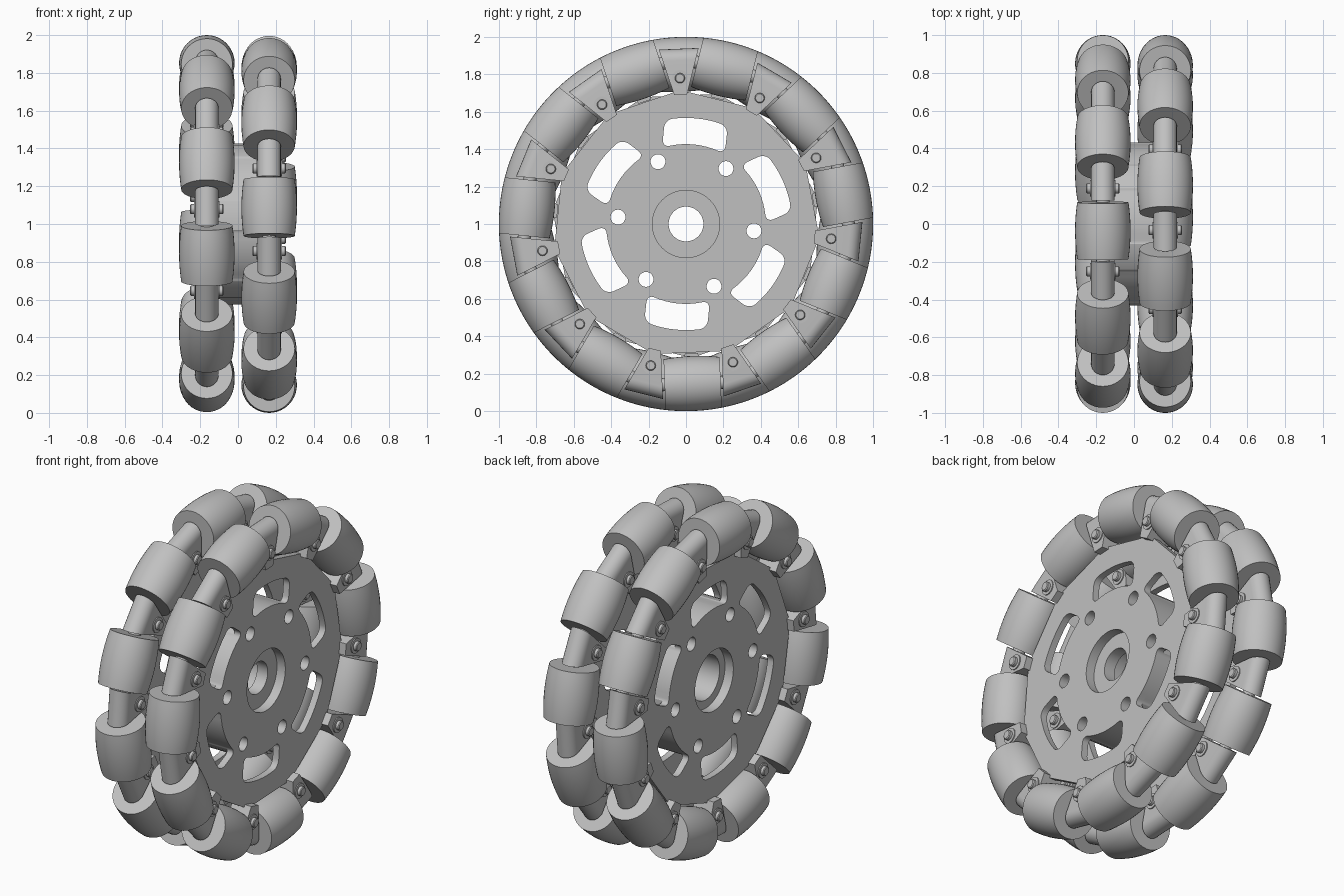
import bpy, bmesh, math
from mathutils import Vector

if "Cube" in bpy.data.objects:
    bpy.data.objects.remove(bpy.data.objects["Cube"])

COUNT = 11                      # rollers per row
STEP = 2 * math.pi / COUNT
ROW_X = 0.165                   # row offset along the axle
AXLE_R = 0.853                  # distance from wheel centre to roller axis
ROLLER_HALF = 0.15
BRACKET_T = 0.062               # half thickness of the brackets
PLATE_T = 0.02                  # half thickness of the side plates
SYM = math.radians(84.2)        # direction of the plate's symmetry line
CENTRE = Vector((0, 0, 1))

grey = bpy.data.materials.new("plain_grey")
grey.use_nodes = True
colour = (0.53, 0.53, 0.53, 1)
grey.diffuse_color = colour
grey.node_tree.nodes["Principled BSDF"].inputs["Base Color"].default_value = colour


def finish(bm, name):
    bmesh.ops.remove_doubles(bm, verts=bm.verts, dist=1e-5)
    bmesh.ops.recalc_face_normals(bm, faces=bm.faces)
    mesh = bpy.data.meshes.new(name)
    bm.to_mesh(mesh)
    bm.free()
    mesh.materials.append(grey)
    smooth(mesh)
    return mesh


def smooth(mesh):
    mesh.polygons.foreach_set("use_smooth", [True] * len(mesh.polygons))
    mesh.set_sharp_from_angle(angle=math.radians(30))


def place(mesh, name, x=0.0, angle=math.pi / 2):
    """Put a mesh on the wheel, its local z pointing outward at the given angle."""
    ob = bpy.data.objects.new(name, mesh)
    ob.location = CENTRE + Vector((x, 0, 0))
    ob.rotation_euler.x = angle - math.pi / 2
    bpy.context.collection.objects.link(ob)
    return ob


def lathe(bm, profile, axis, centre, segments):
    """Turn (along, radius) points about the x or y axis through centre."""
    along = Vector(axis)
    verts = [bm.verts.new(centre + along * a + Vector((0, 0, r))) for a, r in profile]
    edges = [bm.edges.new(pair) for pair in zip(verts, verts[1:])]
    bmesh.ops.spin(bm, geom=verts + edges, cent=centre, axis=along,
                   angle=2 * math.pi, steps=segments, use_merge=True)


def prism(bm, outline, x0, x1):
    """Extrude a (y, z) outline along x."""
    face = bm.faces.new([bm.verts.new((x0, y, z)) for y, z in outline])
    made = bmesh.ops.extrude_face_region(bm, geom=[face])["geom"]
    bmesh.ops.translate(bm, vec=(x1 - x0, 0, 0),
                        verts=[v for v in made if isinstance(v, bmesh.types.BMVert)])


def polar(r, a):
    return r * math.cos(a), r * math.sin(a)


def circle(r, n, start=0.0):
    return [polar(r, start + 2 * math.pi * i / n) for i in range(n)]


def slot_outline(angle, radius=0.497, half_len=0.172, half_wid=0.07, corner=0.04):
    """Curved slot with rounded corners and nearly parallel ends."""
    pts = []
    a, b = half_len - corner, half_wid - corner
    for q, (su, sv) in enumerate(((1, 1), (-1, 1), (-1, -1), (1, -1))):
        for i in range(6):
            t = (q + i / 5) * math.pi / 2
            pts.append((su * a + corner * math.cos(t), sv * b + corner * math.sin(t)))
        if q % 2 == 0:          # points along the long curved edges
            pts += [(su * a * (1 - k / 4), sv * half_wid) for k in range(1, 8)]
    return [polar(radius + v, angle + u / (radius + v)) for u, v in pts]


# Barrel roller whose crown follows the wheel's rim
bm = bmesh.new()
ts = [ROLLER_HALF * (i / 5 - 1) for i in range(11)]
barrel = [(t, math.sqrt(1 - t * t) - AXLE_R) for t in ts]
lathe(bm, [(ts[0], 0)] + barrel + [(ts[-1], 0)], (0, 1, 0), Vector((0, 0, AXLE_R)), 40)
roller_mesh = finish(bm, "roller")

# Roller pin
bm = bmesh.new()
lathe(bm, [(-0.18, 0), (-0.18, 0.035), (0.18, 0.035), (0.18, 0)],
      (0, 1, 0), Vector((0, 0, AXLE_R)), 16)
pin_mesh = finish(bm, "roller_pin")

# Wedge bracket with rounded outer end, sides parallel to the roller ends
bm = bmesh.new()
section = [(-BRACKET_T, 0.69)]
section += [(-BRACKET_T * math.cos(math.pi * i / 12),
             0.875 + BRACKET_T * math.sin(math.pi * i / 12)) for i in range(13)]
section += [(BRACKET_T, 0.69)]


def half_width(r):
    return (r * math.sin(STEP / 2) - ROLLER_HALF - 0.012) / math.cos(STEP / 2)


sides = [[bm.verts.new((x, s * half_width(r), r)) for x, r in section] for s in (-1, 1)]
for side in sides:
    bm.faces.new(side)
for i in range(len(section)):
    j = (i + 1) % len(section)
    bm.faces.new((sides[0][i], sides[0][j], sides[1][j], sides[1][i]))
bracket_mesh = finish(bm, "bracket")

# Flanged screw with a narrow nub on both faces of the bracket
bm = bmesh.new()
head = [(0.088, 0), (0.088, 0.022), (0.084, 0.027), (0.068, 0.027),
        (0.068, 0.044), (0.05, 0.044)]
lathe(bm, head + [(-a, r) for a, r in reversed(head)], (1, 0, 0), Vector((0, 0, 0.78)), 20)
screw_mesh = finish(bm, "screw")

# Two rows, staggered by half a step
for row, sign in (("left", 1), ("right", -1)):
    for i in range(COUNT):
        at = SYM + sign * STEP / 4 + i * STEP
        place(bracket_mesh, f"{row}_bracket_{i + 1}", sign * ROW_X, at)
        place(screw_mesh, f"{row}_screw_{i + 1}", sign * ROW_X, at)
        place(roller_mesh, f"{row}_roller_{i + 1}", sign * ROW_X, at + STEP / 2)
        place(pin_mesh, f"{row}_pin_{i + 1}", sign * ROW_X, at + STEP / 2)

# Cutter for the slots, bolt holes and stepped bore
bm = bmesh.new()
for i in range(6):
    a = SYM + i * math.pi / 3
    prism(bm, slot_outline(a), -0.4, 0.4)
    cy, cz = polar(0.365, a + math.pi / 6)
    prism(bm, [(cy + y, cz + z) for y, z in circle(0.04, 20)], -0.4, 0.4)
bore = [(-0.4, 0), (-0.4, 0.18), (-0.13, 0.18), (-0.13, 0.13), (0.06, 0.13),
        (0.06, 0.093), (0.13, 0.093), (0.13, 0.18), (0.4, 0.18), (0.4, 0)]
lathe(bm, bore, (1, 0, 0), Vector((0, 0, 0)), 40)
cutter = place(finish(bm, "hole_cutter"), "hole_cutter")
cutter.hide_render = True

# Thin side plates and the spacer between them
inner, outer = ROW_X - PLATE_T, ROW_X + PLATE_T
parts = [("left_plate", circle(0.716, COUNT, SYM + STEP / 4), inner, outer),
         ("right_plate", circle(0.716, COUNT, SYM - STEP / 4), -outer, -inner),
         ("spacer", circle(0.432, 64), -inner, inner)]
for name, outline, x0, x1 in parts:
    bm = bmesh.new()
    prism(bm, outline, x0, x1)
    ob = place(finish(bm, name), name)
    cut = ob.modifiers.new("holes", "BOOLEAN")
    cut.operation = "DIFFERENCE"
    cut.solver = "EXACT"
    cut.object = cutter
    bpy.context.view_layer.update()
    bpy.context.view_layer.objects.active = ob
    bpy.ops.object.modifier_apply(modifier=cut.name)
    smooth(ob.data)
bpy.data.objects.remove(cutter)
